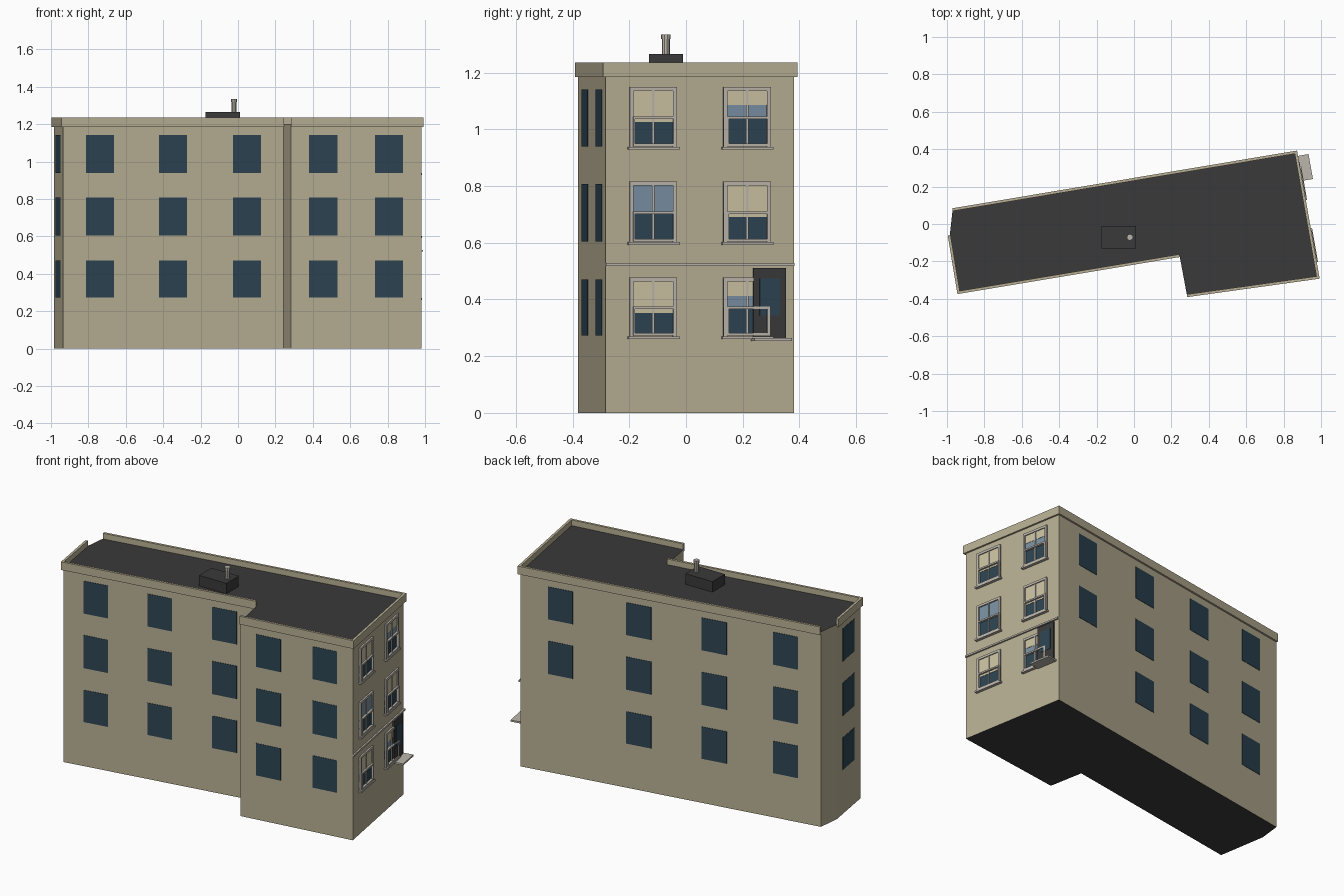
import bpy, bmesh, math
from mathutils import Vector

if "Cube" in bpy.data.objects:
    bpy.data.objects.remove(bpy.data.objects["Cube"])


def material(name, r, g, b):
    m = bpy.data.materials.new(name)
    m.diffuse_color = (r, g, b, 1)
    m.use_nodes = True
    m.node_tree.nodes["Principled BSDF"].inputs["Base Color"].default_value = m.diffuse_color
    return m


WALL = material("tan_wall", 0.48, 0.43, 0.295)
ROOF = material("dark_roof", 0.042, 0.042, 0.042)
GLASS = material("dark_blue_glass", 0.026, 0.058, 0.086)
PALE = material("pale_blue_glass", 0.19, 0.28, 0.37)
BLIND = material("cream_blind", 0.60, 0.54, 0.36)
TRIM = material("stone_trim", 0.50, 0.47, 0.41)

# Footprint, counter-clockwise
A, B, C = Vector((-0.97, 0.073)), Vector((0.863, 0.38)), Vector((0.98, -0.283))
D, E = Vector((0.283, -0.38)), Vector((0.243, -0.166))
F, G = Vector((-0.935, -0.362)), Vector((-0.985, -0.06))
ROOF_Z = 1.2
ROWS = [(0.272, 0.470), (0.604, 0.807), (0.940, 1.141)]


def finish(name, bm, *mats):
    bmesh.ops.recalc_face_normals(bm, faces=bm.faces)
    me = bpy.data.meshes.new(name)
    bm.to_mesh(me)
    bm.free()
    for m in mats:
        me.materials.append(m)
    ob = bpy.data.objects.new(name, me)
    bpy.context.collection.objects.link(ob)
    return ob


def add_box(bm, p, u, n, box):
    """Box on a wall: along-wall u, height z and depth d ranges."""
    u0, u1, z0, z1, d0, d1 = box
    v = []
    for z in (z0, z1):
        for s, d in ((u0, d0), (u1, d0), (u1, d1), (u0, d1)):
            q = p + u * s + n * d
            v.append(bm.verts.new((q.x, q.y, z)))
    for f in ((0, 1, 2, 3), (4, 5, 6, 7), (0, 1, 5, 4),
              (1, 2, 6, 5), (2, 3, 7, 6), (3, 0, 4, 7)):
        bm.faces.new([v[i] for i in f])


def on_wall(name, p, q, boxes, mat):
    u = (q - p).normalized()
    n = Vector((u.y, -u.x))
    bm = bmesh.new()
    for b in boxes:
        add_box(bm, p, u, n, b)
    return finish(name, bm, mat)


# Main block: walls with dark roof and underside
bm = bmesh.new()
base = bm.faces.new([bm.verts.new((p.x, p.y, 0)) for p in (F, E, D, C, B, A, G)])
ext = bmesh.ops.extrude_face_region(bm, geom=[base], use_keep_orig=True)
bmesh.ops.translate(bm, vec=(0, 0, ROOF_Z),
                    verts=[g for g in ext["geom"] if isinstance(g, bmesh.types.BMVert)])
bm.normal_update()
for f in bm.faces:
    f.material_index = 1 if abs(f.normal.z) > 0.5 else 0
finish("building_block", bm, WALL, ROOF)


# Parapets: swept, mitred bands (two sides have none)
def parapet(name, pts):
    def normal(a, b):
        t = (b - a).normalized()
        return Vector((t.y, -t.x))
    bm = bmesh.new()
    rings = []
    for i, p in enumerate(pts):
        n1 = normal(pts[max(i - 1, 0)], pts[max(i, 1)])
        last = len(pts) - 1
        n2 = normal(pts[min(i, last - 1)], pts[min(i + 1, last)])
        m = (n1 + n2) / (1 + n1.dot(n2))
        rings.append([bm.verts.new((*(p + m * d), z)) for d, z in
                      ((-0.004, 1.185), (0.011, 1.185), (0.011, 1.235), (-0.004, 1.235))])
    for a, b in zip(rings, rings[1:]):
        for k in range(4):
            j = (k + 1) % 4
            bm.faces.new((a[k], a[j], b[j], b[k]))
    bm.faces.new(rings[0])
    bm.faces.new(rings[-1])
    finish(name, bm, WALL)


parapet("parapet_left", [G, F, E])
parapet("parapet_right", [D, C, B, A])


# Plain windows: thin plates; each column is (start fraction, end fraction, rows)
def plain_windows(name, p, q, columns):
    L = (q - p).length
    boxes = [(a * L, b * L, z0, z1, -0.002, 0.002)
             for a, b, rows in columns for z0, z1 in rows]
    on_wall(name, p, q, boxes, GLASS)


def by_x(p, q, ranges):
    return [((a - p.x) / (q.x - p.x), (b - p.x) / (q.x - p.x), ROWS) for a, b in ranges]


plain_windows("front_left_windows", F, E,
              by_x(F, E, [(-0.813, -0.664), (-0.422, -0.273), (-0.027, 0.122)]))
plain_windows("front_right_windows", D, C, by_x(D, C, [(0.38, 0.533), (0.732, 0.882)]))
plain_windows("left_windows", G, F, [(0.25, 0.74, ROWS)])
plain_windows("back_windows", B, A, [(0.092, 0.175, ROWS[1:]), (0.353, 0.436, ROWS),
                                     (0.604, 0.687, ROWS), (0.842, 0.924, ROWS)])

# Right face: sash windows with blinds, frames and sills
SCALE = (B - C).length / (B.y - C.y)


def ru(y):
    return (y - C.y) * SCALE


blind_bottom = [[0.353, 0.413], [None, 0.690], [1.025, 1.085]]
dark, pale, blinds, frames, sills = [], [], [], [], []
for (z0, z1), bottoms in zip(ROWS, blind_bottom):
    mid = (z0 + z1) / 2
    for (ya, yb), zb in zip([(-0.2, -0.033), (0.131, 0.298)], bottoms):
        a, b = ru(ya), ru(yb)
        c = (a + b) / 2
        dark.append((a, b, z0, mid, -0.002, 0.002))
        pale.append((a, b, mid, z1, -0.002, 0.002))
        if zb:
            blinds.append((a + 0.01, b - 0.01, zb, z1, 0.001, 0.004))
        # casing
        frames += [(a, a + 0.014, z0 - 0.004, z1 + 0.008, 0, 0.010),
                   (b - 0.014, b, z0 - 0.004, z1 + 0.008, 0, 0.010),
                   (a, b, z1 - 0.006, z1 + 0.008, 0, 0.010)]
        # sash bars
        frames += [(c - 0.004, c + 0.004, z0, z1, 0, 0.008),
                   (a + 0.012, b - 0.005, mid - 0.005, mid + 0.004, 0, 0.015),
                   (a + 0.012, a + 0.018, z0, mid, 0, 0.015),
                   (b - 0.014, b - 0.005, z0, mid, 0, 0.015),
                   (a + 0.012, b - 0.005, z0, z0 + 0.009, 0, 0.015)]
        sills.append((a - 0.006, b + 0.008, z0 - 0.012, z0 - 0.002, 0, 0.018))
on_wall("right_lower_glass", C, B, dark, GLASS)
on_wall("right_upper_glass", C, B, pale, PALE)
on_wall("right_blinds", C, B, blinds, BLIND)
on_wall("right_window_frames", C, B, frames, TRIM)
on_wall("right_sills", C, B, sills, TRIM)

# Belt course, door and door slab on the right face
on_wall("belt_course", C, B, [(0, ru(B.y), 0.518, 0.528, 0, 0.010)], TRIM)
on_wall("door", C, B, [(ru(0.236), ru(0.350), 0.264, 0.510, 0, 0.011)], ROOF)
on_wall("door_glass", C, B, [(ru(0.258), ru(0.329), 0.343, 0.473, 0.010, 0.013)], GLASS)
on_wall("door_slab", C, B, [(ru(0.229), ru(0.362), 0.254, 0.264, 0, 0.068)], TRIM)

# Roof box and vent pipe
bm = bmesh.new()
add_box(bm, Vector((0, 0)), Vector((1, 0)), Vector((0, 1)),
        (-0.173, 0.012, ROOF_Z - 0.01, 1.265, -0.131, -0.010))
finish("roof_box", bm, ROOF)
bm = bmesh.new()
for radius, z0, z1 in ((0.014, 1.26, 1.32), (0.017, 1.318, 1.335)):
    r = bmesh.ops.create_cone(bm, cap_ends=True, segments=10, radius1=radius,
                              radius2=radius, depth=z1 - z0)
    bmesh.ops.translate(bm, vec=(-0.022, -0.071, (z0 + z1) / 2), verts=r["verts"])
finish("vent_pipe", bm, TRIM)
